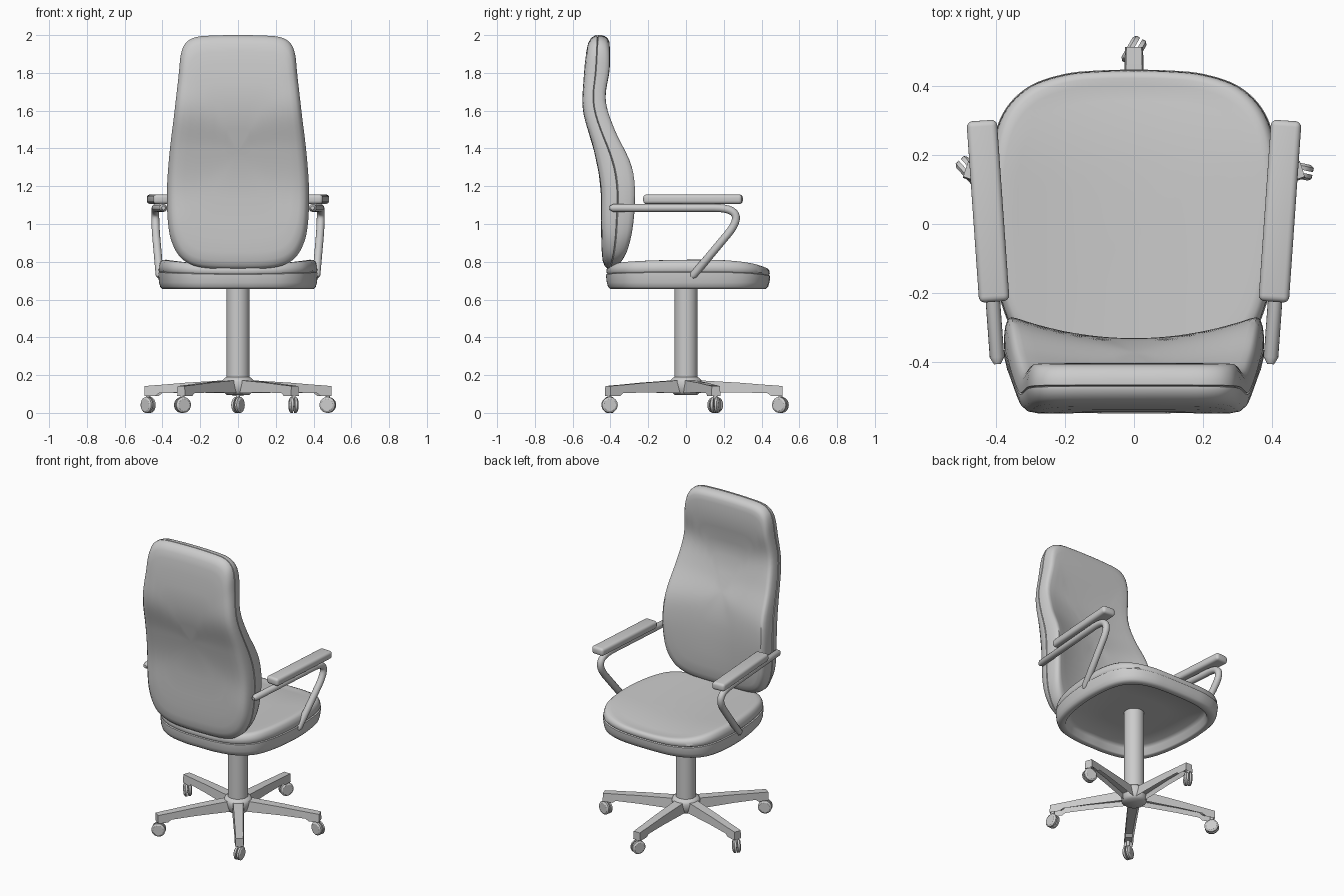
import bpy, bmesh, math
from mathutils import Vector, Matrix

if "Cube" in bpy.data.objects:
    bpy.data.objects.remove(bpy.data.objects["Cube"])


def finish(name, bm, angle=40):
    bmesh.ops.recalc_face_normals(bm, faces=bm.faces)
    me = bpy.data.meshes.new(name)
    bm.to_mesh(me)
    bm.free()
    for p in me.polygons:
        p.use_smooth = True
    me.set_sharp_from_angle(angle=math.radians(angle))
    ob = bpy.data.objects.new(name, me)
    bpy.context.collection.objects.link(ob)
    return ob


def smooth_fn(pts):
    """Smooth value curve through (u, v) points."""
    def slope(i):
        a, b = pts[max(i - 1, 0)], pts[min(i + 1, len(pts) - 1)]
        return (b[1] - a[1]) / (b[0] - a[0])

    def f(u):
        u = min(max(u, pts[0][0]), pts[-1][0])
        i = max(k for k in range(len(pts) - 1) if pts[k][0] <= u)
        (u0, v0), (u1, v1) = pts[i], pts[i + 1]
        h = u1 - u0
        t = (u - u0) / h
        return ((2*t**3 - 3*t**2 + 1) * v0 + (t**3 - 2*t**2 + t) * h * slope(i)
                + (3*t**2 - 2*t**3) * v1 + (t**3 - t**2) * h * slope(i + 1))
    return f


def outline(half, n=5):
    """Closed smooth outline from its right half (first and last on x = 0)."""
    p = [Vector(q) for q in half] + [Vector((-x, y)) for x, y in half[-2:0:-1]]
    out, m = [], len(p)
    for i in range(m):
        a, b, c, d = p[i - 1], p[i], p[(i + 1) % m], p[(i + 2) % m]
        for k in range(n):
            t = k / n
            out.append(0.5 * (2*b + (c - a)*t + (2*a - 5*b + 4*c - d)*t*t
                              + (3*b - a - 3*c + d)*t**3))
    return out


def loft(name, rings, start, end):
    """Skin the rings and close both ends with a pole."""
    bm = bmesh.new()
    rows = [[bm.verts.new(v) for v in r] for r in rings]
    n = len(rows[0])
    for a, b in zip(rows, rows[1:]):
        for i in range(n):
            j = (i + 1) % n
            bm.faces.new((a[i], a[j], b[j], b[i]))
    for row, pole in ((rows[0], start), (rows[-1], end)):
        c = bm.verts.new(pole)
        for i in range(n):
            bm.faces.new((row[i], row[(i + 1) % n], c))
    return finish(name, bm, 50)


def lathe(name, profile, n=32):
    rings = [[(r * math.cos(math.tau*i/n), r * math.sin(math.tau*i/n), z)
              for i in range(n)] for r, z in profile]
    return loft(name, rings, (0, 0, profile[0][1]), (0, 0, profile[-1][1]))


# Backrest: rear shell, seam groove and cushion in one skin
back_y = smooth_fn([(.76, -.445), (1.0, -.45), (1.2, -.452), (1.4, -.49),
                    (1.6, -.545), (1.78, -.541), (2.0, -.52)])
front_y = smooth_fn([(.76, -.33), (.86, -.29), (1.0, -.268), (1.18, -.26), (1.32, -.28),
                     (1.5, -.365), (1.66, -.418), (1.82, -.405), (2.0, -.405)])
hollow = smooth_fn([(.76, .03), (.95, .06), (1.3, .07), (1.6, .03), (1.8, 0), (2.0, 0)])
back_outline = outline([(0, 2.0), (.12, 1.998), (.22, 1.99), (.275, 1.96), (.302, 1.9),
                        (.315, 1.78), (.338, 1.58), (.362, 1.38), (.376, 1.18),
                        (.37, 1.0), (.345, .89), (.29, .81), (.19, .77), (0, .762)])


def back_pt(x, z, s, t):
    x, z = x * s, 1.385 + (z - 1.385) * s
    yb = back_y(z)
    yf = front_y(z) - hollow(z) * (1 - (x / .375)**2)
    return (x, yb + (yf - yb) * t, z)


profile = [(.2, 0), (.4, 0), (.6, 0), (.75, 0), (.86, .01), (.93, .05), (.975, .16), (1, .36),
           (1, .44), (.982, .46), (1, .48), (1, .62), (.99, .8), (.972, .92),
           (.945, .985), (.9, 1), (.8, 1), (.65, 1), (.5, 1), (.35, 1), (.18, 1)]
loft("backrest", [[back_pt(x, z, s, t) for x, z in back_outline] for s, t in profile],
     back_pt(0, 1.385, 0, 0), back_pt(0, 1.385, 0, 1))

# Seat: hollow underside, rim, seam groove and dished cushion
seat_outline = outline([(0, .446), (.1, .444), (.2, .434), (.3, .4), (.37, .335), (.407, .24),
                        (.422, .1), (.417, -.05), (.392, -.2), (.345, -.315),
                        (.25, -.39), (.12, -.42), (0, -.423)])


def seat_pt(x, y, s, z, w):
    dish = .2 * (x * s)**2 - .03 - .3 * max(0, y * s - .15)**2
    return (x * s, y * s, z + w * dish)


seat_profile = [(.4, .715, 0), (.8, .715, 0), (.85, .7, 0), (.87, .662, 0), (.89, .657, 0),
                (.95, .657, 0), (.975, .668, 0), (.99, .69, 0), (1, .735, .3),
                (1, .742, .3), (.982, .745, .3), (.995, .752, .3), (.99, .775, .4),
                (.975, .795, .6), (.945, .808, .8), (.9, .812, 1), (.8, .812, 1),
                (.6, .812, 1), (.4, .812, 1), (.2, .812, 1)]
loft("seat", [[seat_pt(x, y, *p) for x, y in seat_outline] for p in seat_profile],
     (0, 0, .715), (0, 0, .782))

# Column and hub
lathe("column", [(.061, .12), (.061, .72)])
lathe("base_hub", [(.06, .095), (.075, .11), (.086, .165), (.078, .178), (.063, .19)])


# Base legs: tapered channels, open underneath
def leg(turn, i):
    bm = bmesh.new()
    secs = [(.04, .036, .105, .174), (.28, .031, .108, .16),
            (.43, .028, .105, .148), (.45, .028, .09, .147), (.512, .026, .09, .142)]
    rows = [[bm.verts.new(v) for v in ((r, -w, a), (r, w, a), (r, w*.85, b), (r, -w*.85, b))]
            for r, w, a, b in secs]
    under = []
    for a, b in zip(rows, rows[1:]):
        for k in range(4):
            f = bm.faces.new((a[k], a[(k + 1) % 4], b[(k + 1) % 4], b[k]))
            if k == 0:
                under.append(f)
    bm.faces.new(rows[0])
    bm.faces.new(rows[-1])
    bmesh.ops.recalc_face_normals(bm, faces=bm.faces)
    bmesh.ops.inset_region(bm, faces=under, thickness=.007)
    bmesh.ops.translate(bm, verts=list({v for f in under for v in f.verts}), vec=(0, 0, .03))
    bm.transform(turn)
    finish(f"base_leg_{i}", bm, 30)


# Casters: twin wheels with an axle and a stem
def caster(turn, i):
    bm = bmesh.new()
    side = Matrix.Rotation(math.pi / 2, 4, 'X')

    def cyl(r, r2, d, m):
        bmesh.ops.create_cone(bm, cap_ends=True, segments=24, radius1=r, radius2=r2,
                              depth=d, matrix=m)
    for s in (-1, 1):
        cyl(.042, .042, .012, Matrix.Translation((0, s * .01, 0)) @ side)
        r = (.042, .032) if s < 0 else (.032, .042)
        cyl(*r, .007, Matrix.Translation((0, s * .0195, 0)) @ side)
    cyl(.012, .012, .03, side)
    cyl(.011, .011, .09, Matrix.Translation((0, 0, .05)))
    bm.transform(turn @ Matrix.Translation((.5, 0, .042)) @ Matrix.Rotation(-math.pi/6, 4, 'Z'))
    finish(f"caster_{i}", bm, 30)


for i in range(5):
    turn = Matrix.Rotation(math.pi / 2 + i * math.tau / 5, 4, 'Z')
    leg(turn, i)
    caster(turn, i)

# Armrests: bent tube and rounded pad on each side
for side, s in (("left", -1), ("right", 1)):
    a, b, c = Vector((.435, .15, 1.085)), Vector((.442, .336, 1.085)), Vector((.434, .22, .945))
    path = [Vector((.396, -.385, 1.085))]
    path += [a*(1-t)**2 + 2*b*t*(1-t) + c*t*t for t in (k / 12 for k in range(13))]
    path += [Vector((.415, .04, .73))]
    path = [Vector((s * p.x, p.y, p.z)) for p in path]
    # Tube swept along the path with rounded ends
    d0, d1 = (path[0] - path[1]).normalized(), (path[-1] - path[-2]).normalized()
    spine = [(path[0] + d0*.02, .01)] + [(p, .021) for p in path] + [(path[-1] + d1*.015, .012)]
    rings = []
    for k, (p, r) in enumerate(spine):
        d = (spine[min(k + 1, len(spine) - 1)][0] - spine[max(k - 1, 0)][0]).normalized()
        u = Vector((1, 0, 0))
        u = (u - d * u.dot(d)).normalized()
        v = d.cross(u)
        rings.append([p + r * (u * math.cos(math.tau*j/16) + v * math.sin(math.tau*j/16))
                      for j in range(16)])
    loft(f"arm_tube_{side}", rings, spine[0][0], spine[-1][0])

    bm = bmesh.new()
    bmesh.ops.create_cube(bm, size=1, matrix=Matrix.Diagonal((.088, .525, .05, 1)))
    bmesh.ops.bevel(bm, geom=bm.edges[:], offset=.017, segments=4, profile=.5, affect='EDGES')
    bm.transform(Matrix.Translation((s * .422, .037, 1.131))
                 @ Matrix.Rotation(-s * math.radians(4), 4, 'Z'))
    finish(f"arm_pad_{side}", bm)
